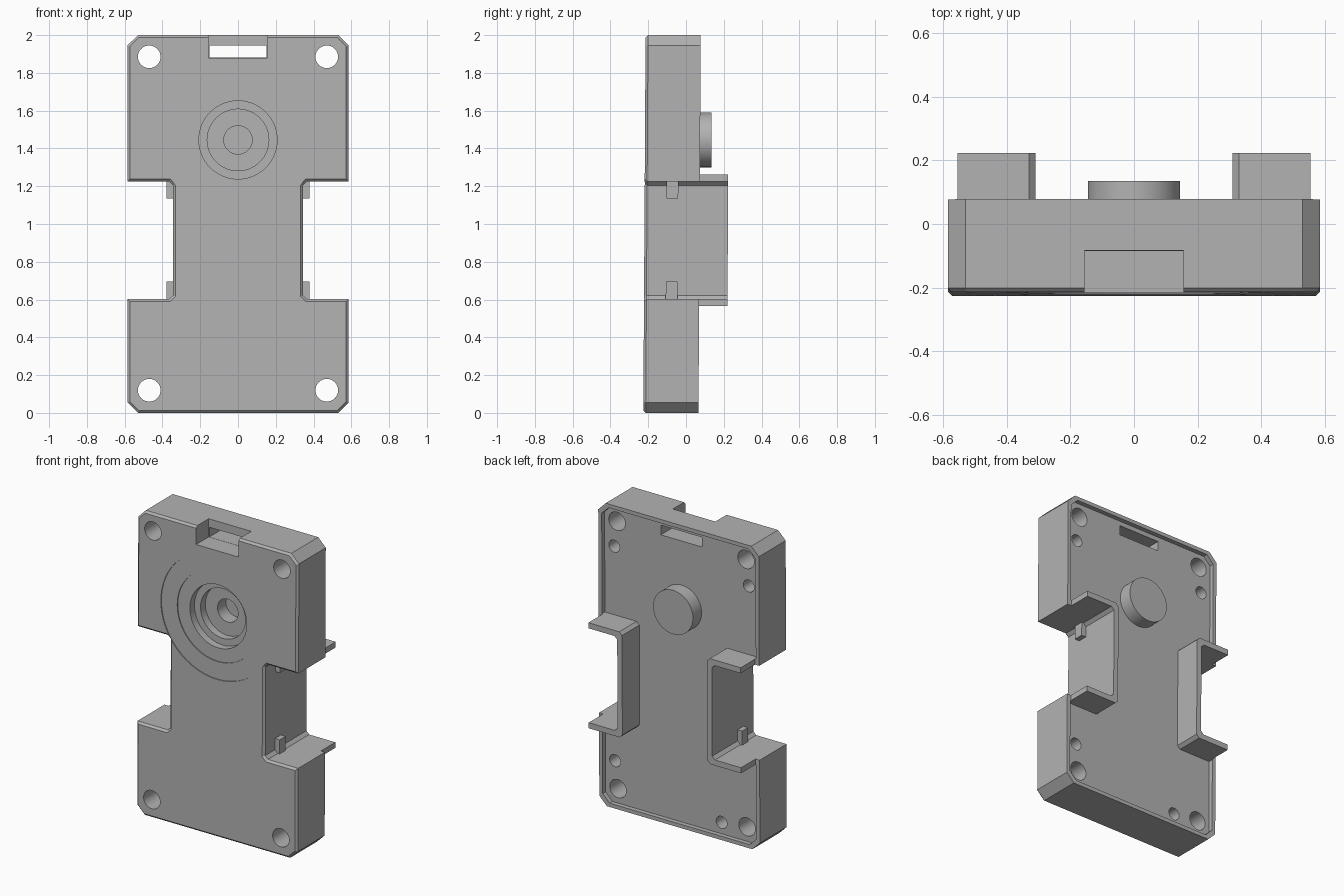
import bpy, bmesh, math

if "Cube" in bpy.data.objects:
    bpy.data.objects.remove(bpy.data.objects["Cube"])

FRONT, BACK, FLOOR = -0.22, 0.072, 0.042
LENS_Z = 1.445

grey = bpy.data.materials.new("plain grey")
grey.use_nodes = True
grey.diffuse_color = (0.45, 0.45, 0.45, 1)
grey.node_tree.nodes["Principled BSDF"].inputs["Base Color"].default_value = grey.diffuse_color


def prism(name, points, y0, y1, front_bevel=0):
    """Extrude an x-z outline along y, optionally chamfering the front rim."""
    bm = bmesh.new()
    face = bm.faces.new([bm.verts.new((x, y0, z)) for x, z in points])
    rim = list(face.edges)
    new = bmesh.ops.extrude_face_region(bm, geom=[face], use_keep_orig=True)["geom"]
    for v in new:
        if isinstance(v, bmesh.types.BMVert):
            v.co.y = y1
    if front_bevel:
        bmesh.ops.bevel(bm, geom=rim, offset=front_bevel, segments=1, affect='EDGES')
    bmesh.ops.recalc_face_normals(bm, faces=bm.faces)
    mesh = bpy.data.meshes.new(name)
    bm.to_mesh(mesh)
    bm.free()
    mesh.materials.append(grey)
    ob = bpy.data.objects.new(name, mesh)
    bpy.context.collection.objects.link(ob)
    return ob


def box(name, x0, x1, z0, z1, y0, y1):
    return prism(name, [(x0, z0), (x1, z0), (x1, z1), (x0, z1)], y0, y1)


def disc(name, x, z, r, y0, y1, sides=64):
    ring = [(x + r * math.cos(a), z + r * math.sin(a))
            for a in (2 * math.pi * i / sides for i in range(sides))]
    return prism(name, ring, y0, y1)


def outline(half, z0, z1, waist, n0, n1, c, n):
    """Chamfered plate with a notch in each side, mirrored in x."""
    right = [(half - c, z0), (half, z0 + c), (half, n0), (waist + n, n0), (waist, n0 + n),
             (waist, n1 - n), (waist + n, n1), (half, n1), (half, z1 - c), (half - c, z1)]
    return right + [(-x, z) for x, z in reversed(right)]


def cut(target, cutter):
    cutter.hide_render = True
    mod = target.modifiers.new("cut", 'BOOLEAN')
    mod.operation, mod.solver, mod.object = 'DIFFERENCE', 'EXACT', cutter
    bpy.context.view_layer.update()
    graph = bpy.context.evaluated_depsgraph_get()
    mesh = bpy.data.meshes.new_from_object(target.evaluated_get(graph))
    target.modifiers.clear()
    target.data = mesh
    bpy.data.objects.remove(cutter)


# Body with a shallow tray in the back
body = prism("body", outline(0.585, 0, 2, 0.345, 0.602, 1.225, 0.055, 0.02), FRONT, BACK, 0.013)
cut(body, prism("tray_cutter", outline(0.56, 0.025, 1.975, 0.31, 0.565, 1.262, 0.05, 0.02), FLOOR, 0.3))

# Stepped round socket in the front
for radius, depth in ((0.41, 0.006), (0.295, 0.012), (0.207, 0.06), (0.163, 0.11), (0.075, 0.2)):
    cut(body, disc("socket_cutter", 0, LENS_Z, radius, FRONT - 0.1, FRONT + depth))

# Screw holes right through, and small blind holes in the back
for x in (-0.47, 0.47):
    for z in (0.12, 1.885):
        cut(body, disc("hole_cutter", x, z, 0.06, -0.4, 0.4, 40))
for x, z in ((0.49, 1.715), (-0.49, 1.715), (0.49, 0.3), (-0.285, 0.1)):
    cut(body, disc("pin_cutter", x, z, 0.04, -0.08, 0.3, 32))

# Cable recess in the top edge with a window to the back
cut(body, box("recess_cutter", -0.155, 0.155, 1.88, 2.1, -0.4, -0.09))
cut(body, box("window_cutter", -0.15, 0.15, 1.881, 1.945, -0.2, 0.3))

parts = [body, disc("back_knob", 0, LENS_Z, 0.145, 0.02, 0.132)]

# Channel flanges behind each notch, with small ribs inside
for side, s in (("left", 1), ("right", -1)):
    channel = [(0.555, 0.565), (0.33, 0.565), (0.31, 0.585), (0.31, 1.242), (0.33, 1.262),
               (0.555, 1.262), (0.555, 1.225), (0.365, 1.225), (0.345, 1.205),
               (0.345, 0.622), (0.365, 0.602), (0.555, 0.602)]
    parts.append(prism(side + "_flange", [(s * x, z) for x, z in channel], FLOOR - 0.005, 0.222))
    for end, z0, z1 in (("lower", 0.595, 0.695), ("upper", 1.135, 1.23)):
        parts.append(box(f"{side}_{end}_rib", s * 0.34, s * 0.378, z0, z1, -0.105, -0.042))

# Slight backward lean, then smooth the round walls
for ob in parts:
    for v in ob.data.vertices:
        v.co.y += 0.006 * (v.co.z - 1)
    bpy.ops.object.select_all(action='DESELECT')
    ob.select_set(True)
    bpy.context.view_layer.objects.active = ob
    bpy.ops.object.shade_smooth_by_angle(angle=math.radians(25))
